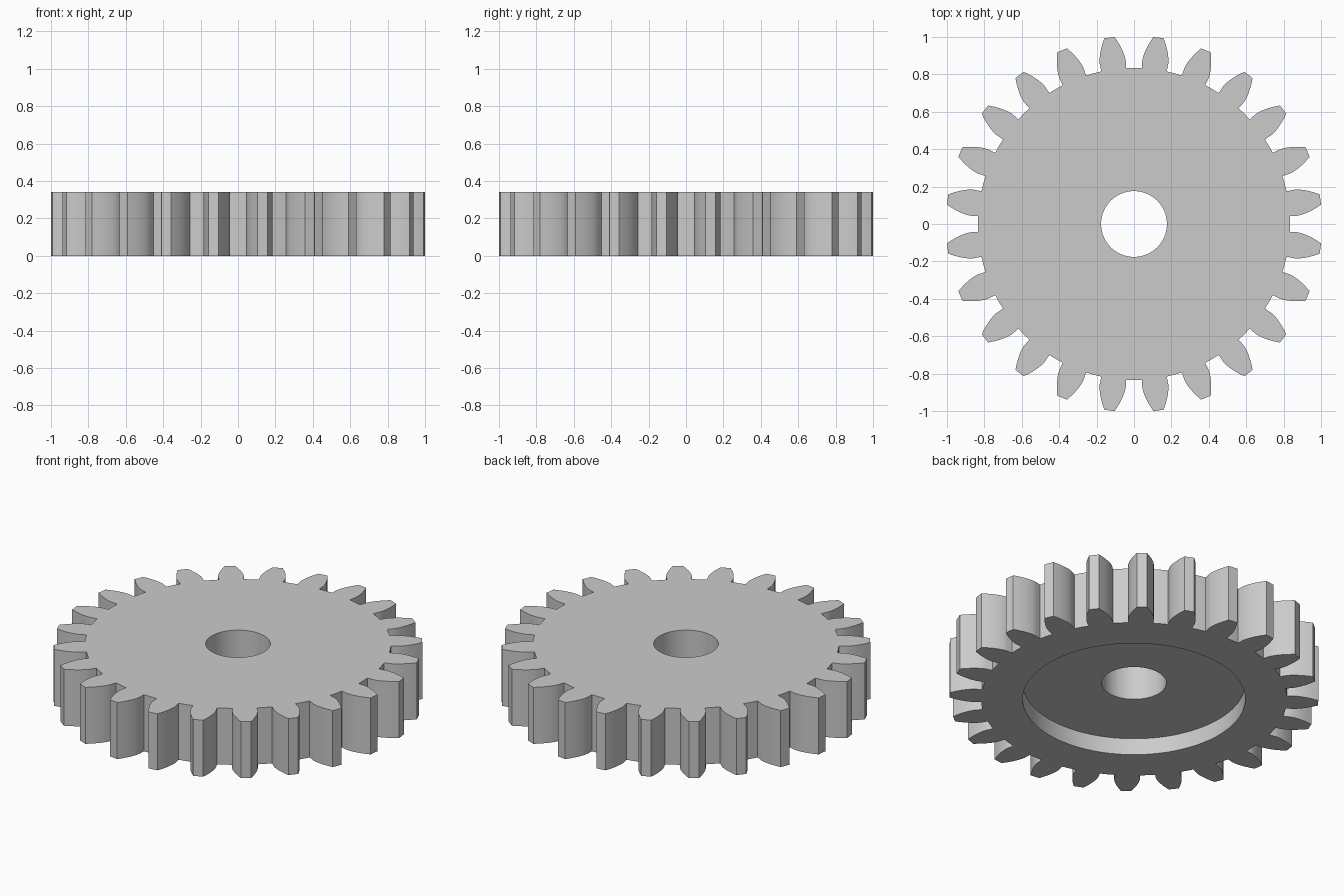
import bpy
import bmesh
from math import radians, cos, sin, tan, acos, sqrt, pi

cube = bpy.data.objects.get("Cube")
if cube:
    bpy.data.objects.remove(cube, do_unlink=True)

# Gear dimensions
TEETH = 24
TIP = 1.0053
MODULE = 2 * TIP / (TEETH + 2)
PITCH = MODULE * TEETH / 2
ROOT = 0.834
PRESSURE = radians(20)
BASE = PITCH * cos(PRESSURE)
HEIGHT = 0.34
RECESS_RADIUS, RECESS_DEPTH = 0.607, 0.10
BORE_RADIUS = 0.176
FLANK_STEPS = 8
STEP = 2 * pi / TEETH


def involute(angle):
    return tan(angle) - angle


# Half the angle a tooth covers where its flank leaves the base circle
HALF = STEP / 4 + involute(PRESSURE)


def flank():
    """Polar points (radius, half angle) from the base circle to the tip."""
    points = []
    reach = sqrt(TIP ** 2 - BASE ** 2)
    for i in range(FLANK_STEPS + 1):
        radius = sqrt(BASE ** 2 + (reach * i / FLANK_STEPS) ** 2)
        points.append((radius, HALF - involute(acos(BASE / radius))))
    return points


bm = bmesh.new()


def vert(radius, angle, z):
    return bm.verts.new((radius * cos(angle), radius * sin(angle), z))


def circle(radius, z):
    start = STEP / 2 - HALF
    return [vert(radius, start + i * STEP / 4, z) for i in range(TEETH * 4)]


def bridge(a, b):
    for i in range(len(a)):
        j = (i + 1) % len(a)
        bm.faces.new((a[i], a[j], b[j], b[i]))


def toothed_layer(z):
    """Root ring and full outline at one height, with the flat tooth faces."""
    root, outline = [], []
    rising = [(r, -a) for r, a in flank()]
    falling = [(r, a) for r, a in reversed(flank())]
    for t in range(TEETH):
        centre = (t + 0.5) * STEP
        left, middle, right, valley = [
            vert(ROOT, centre + a, z) for a in (-HALF, 0, HALF, STEP / 2)]
        tooth = [vert(r, centre + a, z) for r, a in rising + falling]
        bm.faces.new([left] + tooth + [right, middle])
        root += [left, middle, right, valley]
        outline += [left] + tooth + [right, valley]
    return root, outline


# Toothed rim
bottom_root, bottom_outline = toothed_layer(0)
top_root, top_outline = toothed_layer(HEIGHT)
bridge(bottom_outline, top_outline)

# Flat top, bore, and the round recess underneath
bore_top = circle(BORE_RADIUS, HEIGHT)
bore_bottom = circle(BORE_RADIUS, RECESS_DEPTH)
recess_floor = circle(RECESS_RADIUS, RECESS_DEPTH)
recess_rim = circle(RECESS_RADIUS, 0)
rings = [top_root, bore_top, bore_bottom, recess_floor, recess_rim, bottom_root]
for a, b in zip(rings, rings[1:]):
    bridge(a, b)

bmesh.ops.recalc_face_normals(bm, faces=bm.faces)
mesh = bpy.data.meshes.new("spur_gear")
bm.to_mesh(mesh)
bm.free()

gear = bpy.data.objects.new("spur_gear", mesh)
bpy.context.collection.objects.link(gear)

# Plain grey material
grey = bpy.data.materials.new("light_grey")
grey.use_nodes = True
colour = (0.6, 0.6, 0.6, 1)
grey.diffuse_color = colour
grey.node_tree.nodes["Principled BSDF"].inputs["Base Color"].default_value = colour
mesh.materials.append(grey)

# Smooth flanks and bore with crisp edges
bpy.ops.object.select_all(action='DESELECT')
gear.select_set(True)
bpy.context.view_layer.objects.active = gear
bpy.ops.object.shade_smooth_by_angle(angle=radians(30))
